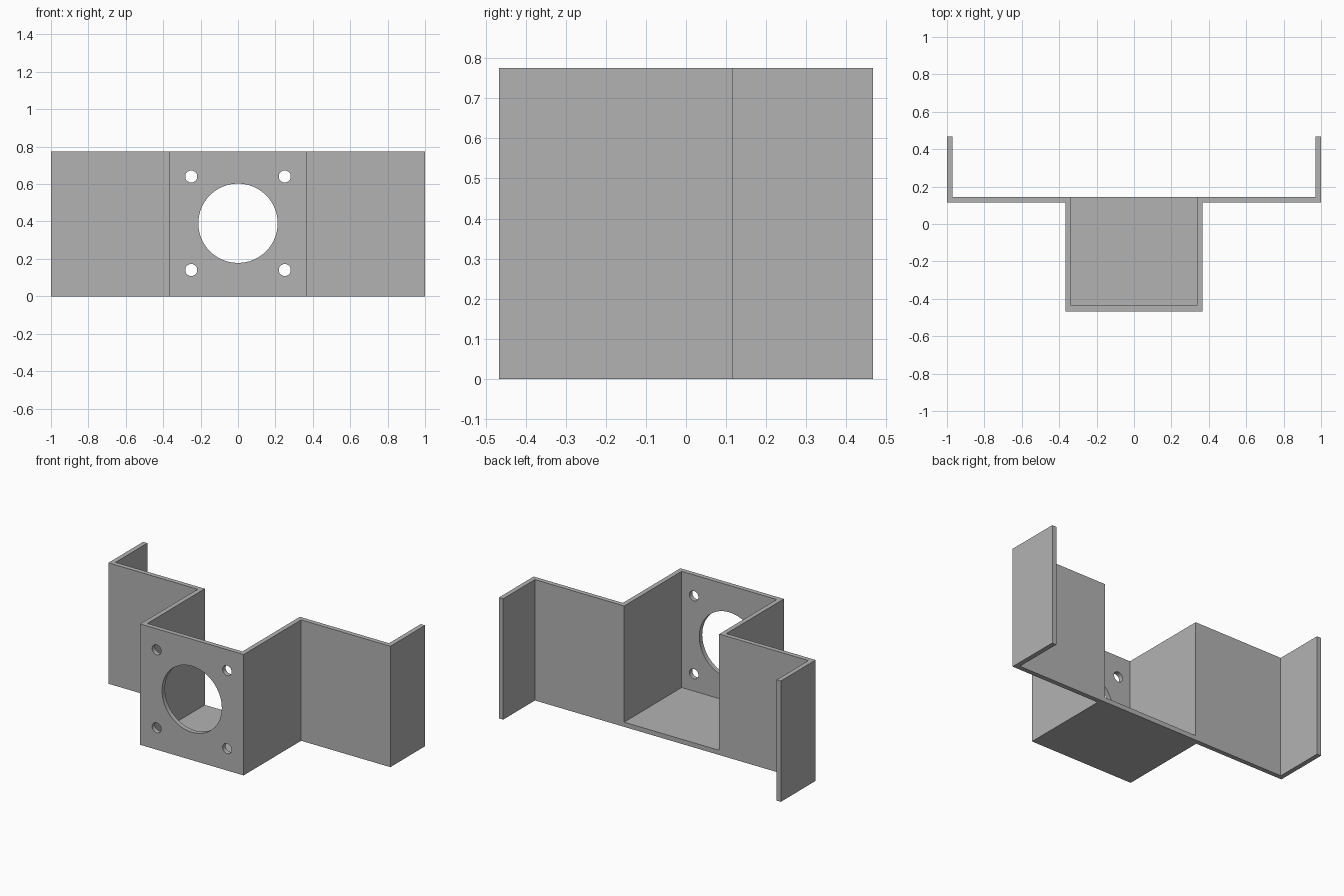
import bpy, bmesh, math
from mathutils import Matrix, Vector

cube = bpy.data.objects.get("Cube")
if cube:
    bpy.data.objects.remove(cube, do_unlink=True)

HEIGHT = 0.775
THICK = 0.03
FRONT, BACK = -0.467, 0.467     # box front and tab ends
WING = 0.145                    # rear face of the wings
BOX, SPAN = 0.367, 1.0          # outer half widths

grey = bpy.data.materials.new("light grey")
grey.use_nodes = True
colour = (0.45, 0.45, 0.45, 1)
grey.diffuse_color = colour
grey.node_tree.nodes["Principled BSDF"].inputs["Base Color"].default_value = colour


def add_object(name, bm):
    bmesh.ops.recalc_face_normals(bm, faces=bm.faces)
    mesh = bpy.data.meshes.new(name)
    bm.to_mesh(mesh)
    bm.free()
    mesh.materials.append(grey)
    obj = bpy.data.objects.new(name, mesh)
    bpy.context.collection.objects.link(obj)
    return obj


def extrude_profile(name, points, height):
    bm = bmesh.new()
    face = bm.faces.new([bm.verts.new((x, y, 0)) for x, y in points])
    out = bmesh.ops.extrude_face_region(bm, geom=[face])
    verts = [v for v in out["geom"] if isinstance(v, bmesh.types.BMVert)]
    bmesh.ops.translate(bm, verts=verts, vec=(0, 0, height))
    return add_object(name, bm)


def combine(target, tool, operation):
    mod = target.modifiers.new(tool.name, "BOOLEAN")
    mod.operation = operation
    mod.solver = "EXACT"
    mod.object = tool
    bpy.context.view_layer.objects.active = target
    bpy.ops.object.modifier_apply(modifier=mod.name)
    bpy.data.objects.remove(tool, do_unlink=True)


def drill(target, x, z, radius, sides):
    bm = bmesh.new()
    place = Matrix.Translation(Vector((x, FRONT + THICK / 2, z))) @ Matrix.Rotation(math.pi / 2, 4, "X")
    bmesh.ops.create_cone(bm, cap_ends=True, segments=sides, radius1=radius,
                          radius2=radius, depth=THICK * 4, matrix=place)
    cutter = add_object("hole_cutter", bm)
    cutter.hide_render = True
    combine(target, cutter, "DIFFERENCE")


# Folded sheet: the right half of the outline, mirrored to the left
outer = [(BOX, FRONT), (BOX, WING - THICK), (SPAN, WING - THICK), (SPAN, BACK)]
inner = [(SPAN - THICK, BACK), (SPAN - THICK, WING),
         (BOX - THICK, WING), (BOX - THICK, FRONT + THICK)]
half = outer + inner
outline = half + [(-x, y) for x, y in reversed(half)]
bracket = extrude_profile("folded_bracket", outline, HEIGHT)

# Floor of the central box, joined into the walls
edge = BOX - THICK / 2
floor = extrude_profile("box_floor", [(-edge, FRONT + THICK / 2), (edge, FRONT + THICK / 2),
                                      (edge, WING), (-edge, WING)], THICK)
combine(bracket, floor, "UNION")

# Large central opening and four screw holes in the front plate
middle = HEIGHT / 2 + 0.003
drill(bracket, 0, middle, 0.212, 64)
for sx in (-1, 1):
    for sz in (-1, 1):
        drill(bracket, sx * 0.25, middle + sz * 0.25, 0.032, 32)

# Smooth hole walls while the folds stay sharp
bpy.ops.object.select_all(action="DESELECT")
bracket.select_set(True)
bpy.context.view_layer.objects.active = bracket
bpy.ops.object.shade_smooth_by_angle(angle=math.radians(30))
